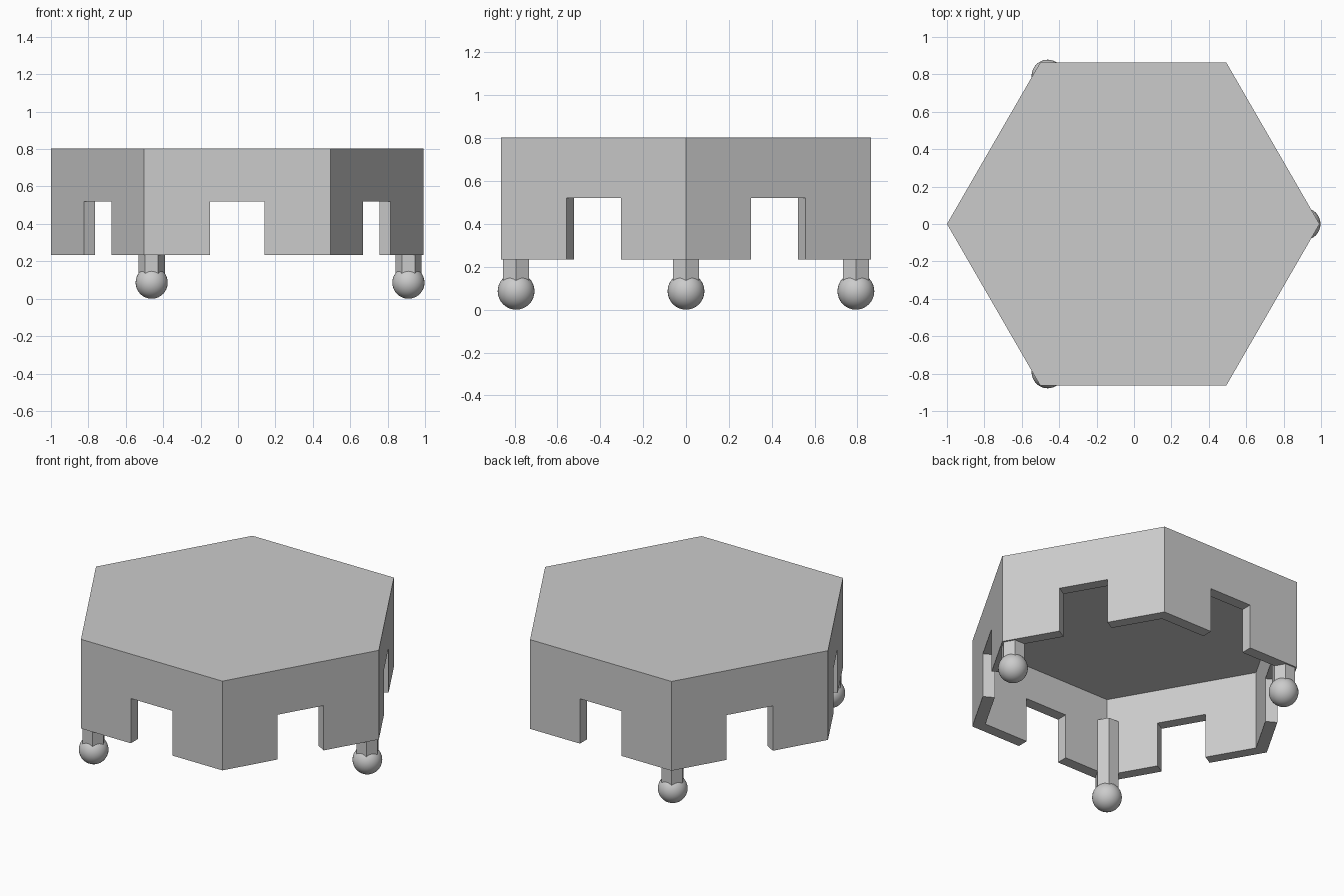
import bpy
import bmesh
from math import pi, tan, cos, sin
from mathutils import Matrix, Vector

RADIUS = 0.996       # outer corner radius of the hexagon
WALL = 0.07          # shell thickness
BOTTOM, NOTCH_TOP, CEILING, TOP = 0.235, 0.52, 0.737, 0.803
NOTCH_HALF = 0.147
CENTRE_X = -0.004
BALL_R = 0.086

cube = bpy.data.objects.get("Cube")
if cube:
    bpy.data.objects.remove(cube, do_unlink=True)

grey = bpy.data.materials.new("plain_grey")
grey.use_nodes = True
colour = (0.6, 0.6, 0.6, 1)
grey.diffuse_color = colour
grey.node_tree.nodes["Principled BSDF"].inputs["Base Color"].default_value = colour


def make_object(name, bm, smooth=False):
    bmesh.ops.recalc_face_normals(bm, faces=bm.faces)
    for f in bm.faces:
        f.smooth = smooth
    mesh = bpy.data.meshes.new(name)
    bm.to_mesh(mesh)
    bm.free()
    mesh.materials.append(grey)
    obj = bpy.data.objects.new(name, mesh)
    bpy.context.collection.objects.link(obj)
    return obj


def hex_rings(bm, apothem, cap_z):
    """Lower edge with a notch in each side, and the corner ring above it."""
    c = apothem * tan(pi / 6)
    n = NOTCH_HALF
    outline = [(-c, BOTTOM), (-n, BOTTOM), (-n, NOTCH_TOP), (n, NOTCH_TOP), (n, BOTTOM)]
    lower, upper = [], []
    for k in range(6):
        turn = Matrix.Rotation(k * pi / 3, 3, "Z")
        lower += [bm.verts.new(turn @ Vector((u, -apothem, z))) for u, z in outline]
        upper.append(bm.verts.new(turn @ Vector((-c, -apothem, cap_z))))
    # Notched wall panels and the flat cap
    for k in range(6):
        panel = [lower[(5 * k + i) % 30] for i in range(6)]
        bm.faces.new(panel + [upper[(k + 1) % 6], upper[k]])
    bm.faces.new(upper)
    return lower


# Hollow hexagonal table shell, open underneath
bm = bmesh.new()
apothem = RADIUS * cos(pi / 6)
outer = hex_rings(bm, apothem, TOP)
inner = hex_rings(bm, apothem - WALL, CEILING)
for i in range(30):
    j = (i + 1) % 30
    bm.faces.new((outer[i], outer[j], inner[j], inner[i]))
shell = make_object("table_shell", bm)
shell.location.x = CENTRE_X

# Three six-sided legs with ball feet, set in every other inner corner
leg_radius = RADIUS - WALL / cos(pi / 6)
leg_bottom, leg_top = BALL_R, 0.577
for k, side in enumerate(("left", "back_right", "front_right")):
    a = k * 2 * pi / 3
    x, y = CENTRE_X + leg_radius * cos(a), leg_radius * sin(a)

    bm = bmesh.new()
    bmesh.ops.create_cone(bm, cap_ends=True, segments=6, radius1=0.07, radius2=0.07,
                          depth=leg_top - leg_bottom,
                          matrix=Matrix.Rotation(pi / 2, 4, "Z"))
    # Turn the prism so that two of its edges lie along x
    widest = max(v.co.x for v in bm.verts)
    if widest < 0.069:
        bmesh.ops.rotate(bm, verts=bm.verts, matrix=Matrix.Rotation(pi / 6, 3, "Z"))
    leg = make_object(side + "_leg", bm)
    leg.location = (x, y, (leg_top + leg_bottom) / 2)

    bm = bmesh.new()
    bmesh.ops.create_uvsphere(bm, u_segments=32, v_segments=16, radius=BALL_R)
    foot = make_object(side + "_ball_foot", bm, smooth=True)
    foot.location = (x, y, BALL_R)
